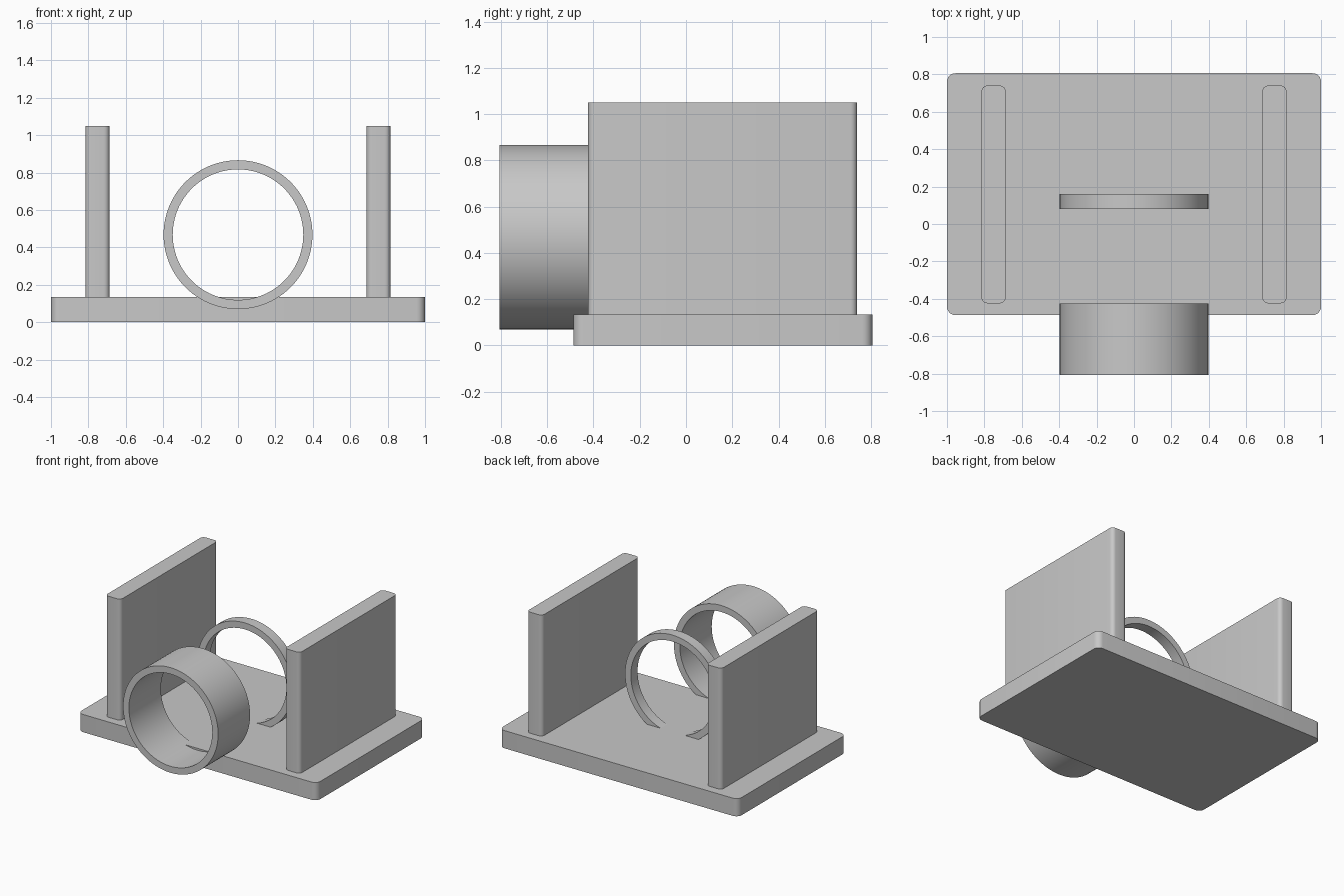
import bpy
import bmesh
import math
from mathutils import Matrix, Vector

cube = bpy.data.objects.get("Cube")
if cube:
    bpy.data.objects.remove(cube, do_unlink=True)

grey = bpy.data.materials.new("light grey")
grey.use_nodes = True
colour = (0.58, 0.58, 0.58, 1)
grey.diffuse_color = colour
grey.node_tree.nodes["Principled BSDF"].inputs["Base Color"].default_value = colour


def finish(name, bm):
    """Turn a bmesh into a grey object, smooth with sharp edges kept."""
    bmesh.ops.recalc_face_normals(bm, faces=bm.faces)
    mesh = bpy.data.meshes.new(name)
    bm.to_mesh(mesh)
    bm.free()
    mesh.materials.append(grey)
    obj = bpy.data.objects.new(name, mesh)
    bpy.context.collection.objects.link(obj)
    bpy.ops.object.select_all(action='DESELECT')
    obj.select_set(True)
    bpy.context.view_layer.objects.active = obj
    bpy.ops.object.shade_smooth_by_angle(angle=math.radians(30))
    return obj


def rounded_slab(name, low, high, radius):
    """Box between two corners, with rounded upright edges."""
    low, high = Vector(low), Vector(high)
    bm = bmesh.new()
    place = Matrix.Translation((low + high) / 2) @ Matrix.Diagonal((*(high - low), 1))
    bmesh.ops.create_cube(bm, size=1, matrix=place)
    upright = [e for e in bm.edges
               if abs(e.verts[0].co.z - e.verts[1].co.z) > 0.01]
    bmesh.ops.bevel(bm, geom=upright, offset=radius, segments=6,
                    profile=0.5, affect='EDGES')
    return finish(name, bm)


def ring(name, front, back, outer=0.398, inner=0.349, height=0.468):
    """Open tube along y, spun from a rectangular section."""
    bm = bmesh.new()
    section = [(outer, front), (outer, back), (inner, back), (inner, front)]
    verts = [bm.verts.new((r, y, height)) for r, y in section]
    edges = [bm.edges.new((verts[i - 1], verts[i])) for i in range(4)]
    bmesh.ops.spin(bm, geom=verts + edges, cent=(0, 0, height), axis=(0, 1, 0),
                   angle=math.tau, steps=96, use_merge=True)
    bmesh.ops.remove_doubles(bm, verts=bm.verts, dist=0.0001)
    return finish(name, bm)


# Base plate
rounded_slab("base_plate", (-1, -0.487, 0), (1, 0.806, 0.134), 0.045)

# Upright side walls
for name, x in (("left_wall", 0.751), ("right_wall", -0.751)):
    rounded_slab(name, (x - 0.064, -0.424, 0.134), (x + 0.064, 0.74, 1.05), 0.03)

# Front tube and thin rear ring, both sunk slightly into the base
ring("front_tube", -0.806, -0.424)
ring("rear_ring", 0.081, 0.161)
